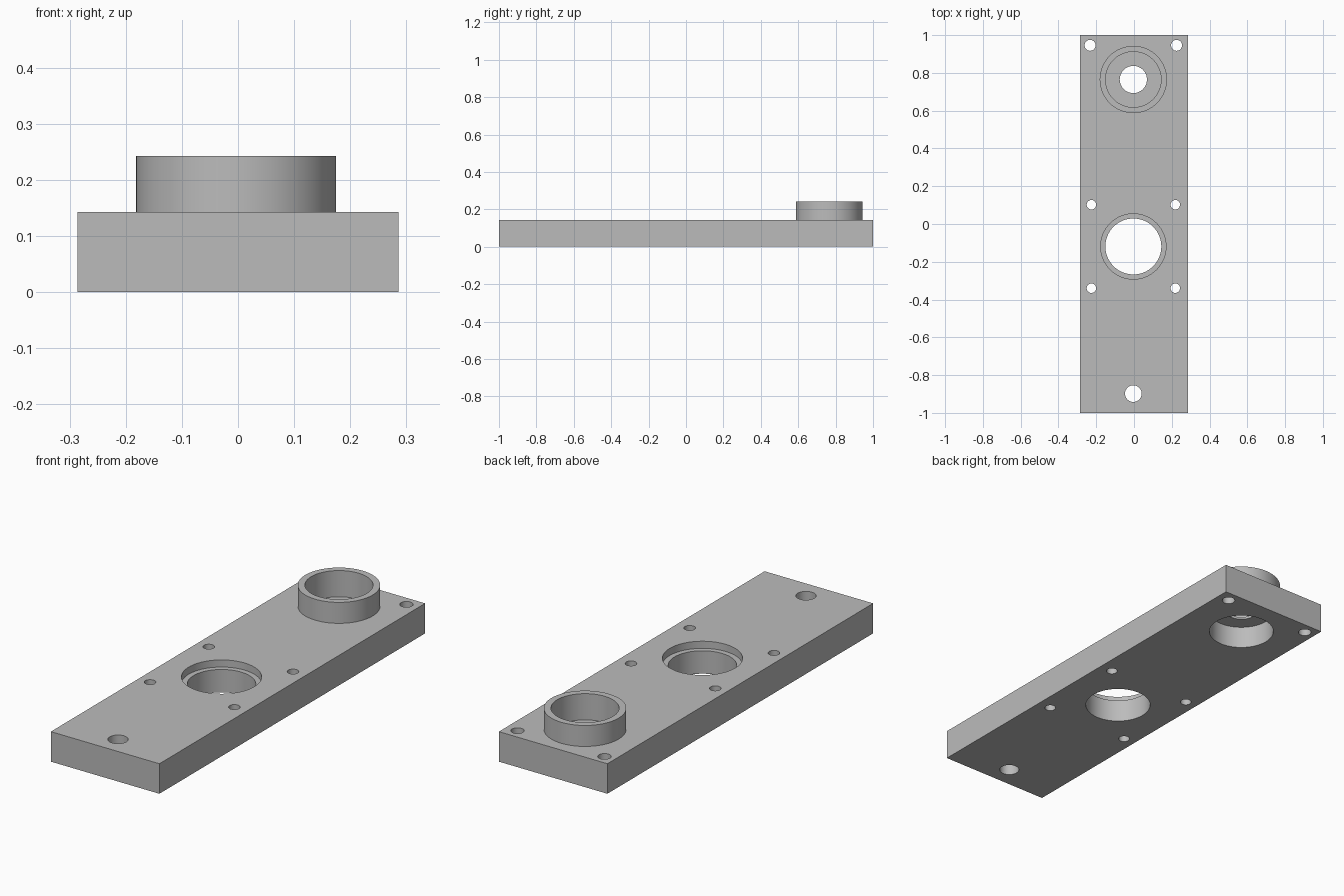
import bpy
from math import radians

cube = bpy.data.objects.get("Cube")
if cube:
    bpy.data.objects.remove(cube, do_unlink=True)

THICK = 0.143        # plate thickness
TOP = 0.243          # top of the raised collar
CX = -0.0035         # hole pattern axis
COLLAR_Y, BORE_Y = 0.765, -0.119

grey = bpy.data.materials.new("plain grey")
grey.use_nodes = True
grey.diffuse_color = (0.5, 0.5, 0.5, 1)
grey.node_tree.nodes["Principled BSDF"].inputs["Base Color"].default_value = (0.5, 0.5, 0.5, 1)


def cylinder(name, x, y, radius, z0, z1, sides=96):
    bpy.ops.mesh.primitive_cylinder_add(vertices=sides, radius=radius, depth=z1 - z0,
                                        location=(CX + x, y, (z0 + z1) / 2))
    obj = bpy.context.object
    obj.name = name
    obj.data.materials.append(grey)
    return obj


def combine(target, other, operation):
    mod = target.modifiers.new(other.name, 'BOOLEAN')
    mod.operation, mod.solver, mod.object = operation, 'EXACT', other
    bpy.context.view_layer.objects.active = target
    bpy.ops.object.modifier_apply(modifier=mod.name)
    bpy.data.objects.remove(other, do_unlink=True)


# Rectangular base plate
bpy.ops.mesh.primitive_cube_add(size=1, location=(0, 0, THICK / 2))
plate = bpy.context.object
plate.name = "mounting_plate"
plate.scale = (0.572, 2, THICK)
bpy.ops.object.transform_apply(location=True, rotation=False, scale=True)
plate.data.materials.append(grey)

# Raised collar
combine(plate, cylinder("collar", 0, COLLAR_Y, 0.178, 0.05, TOP), 'UNION')

# Collar: recess from above and below, with a thin pierced web between
cuts = [("collar_recess", 0, COLLAR_Y, 0.147, 0.118, 0.3),
        ("underside_recess", 0, COLLAR_Y, 0.147, -0.1, 0.107),
        ("web_hole", 0, COLLAR_Y, 0.072, -0.1, 0.3),
        # Middle bore with a shallow counterbore
        ("middle_bore", 0, BORE_Y, 0.148, -0.1, 0.3),
        ("counterbore", 0, BORE_Y, 0.173, 0.109, 0.3),
        # Single front hole
        ("front_hole", 0, -0.898, 0.044, -0.1, 0.3)]

# Screw holes: four around the bore, two at the back corners
for side in (-1, 1):
    for dy in (-0.221, 0.221):
        cuts.append(("bore_screw_hole", side * 0.222, BORE_Y + dy, 0.025, -0.1, 0.3))
    cuts.append(("corner_hole", side * 0.229, 0.946, 0.029, -0.1, 0.3))

for cut in cuts:
    combine(plate, cylinder(*cut), 'DIFFERENCE')

# Smooth round walls, crisp edges
bpy.ops.object.select_all(action='DESELECT')
plate.select_set(True)
bpy.context.view_layer.objects.active = plate
bpy.ops.object.shade_smooth_by_angle(angle=radians(30))
